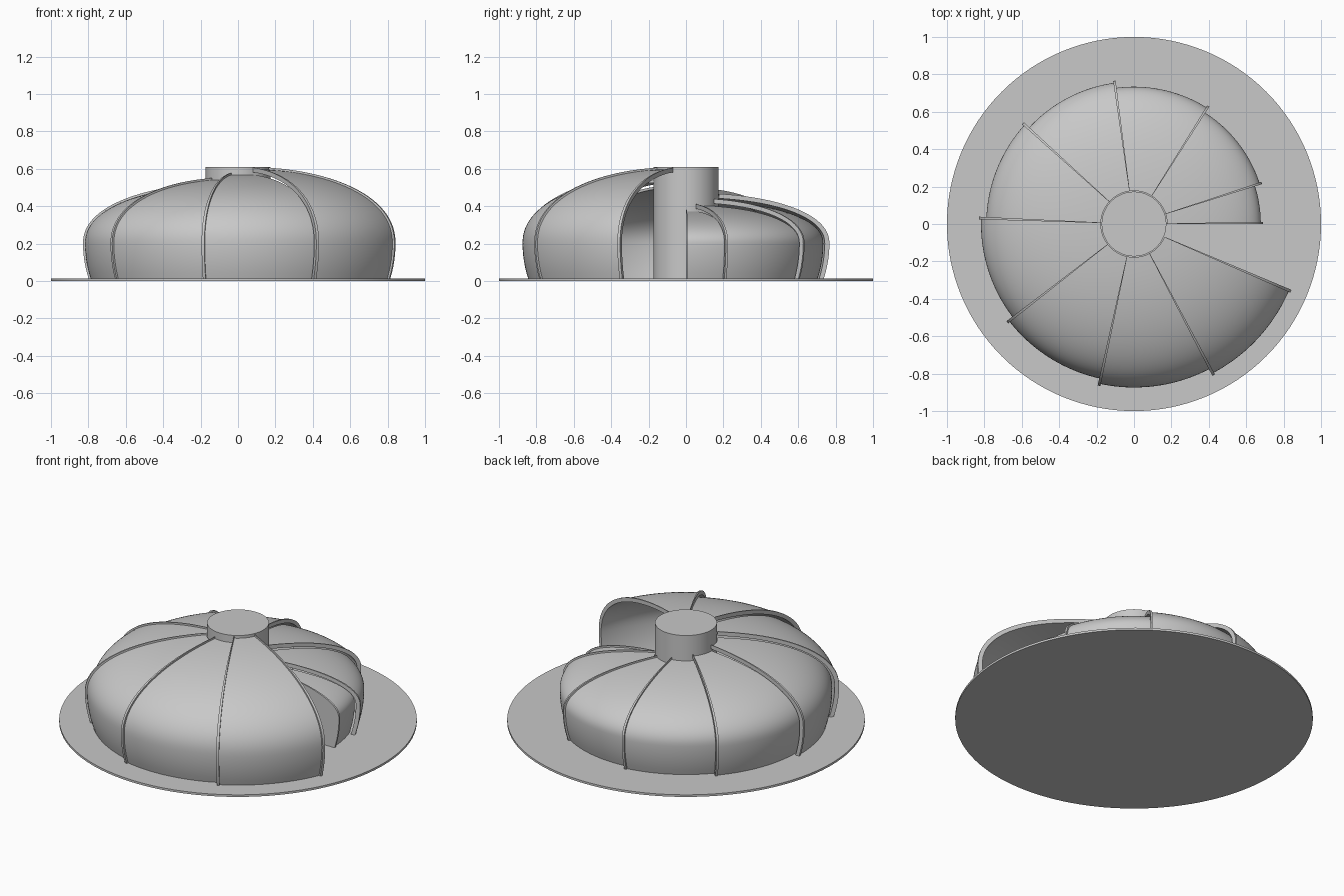
import bpy, bmesh
from math import radians, sin, cos, pi

cube = bpy.data.objects.get("Cube")
if cube:
    bpy.data.objects.remove(cube, do_unlink=True)

grey = bpy.data.materials.new("plain_grey")
grey.use_nodes = True
COLOUR = (0.58, 0.58, 0.58, 1)
grey.diffuse_color = COLOUR
grey.node_tree.nodes["Principled BSDF"].inputs["Base Color"].default_value = COLOUR

BASE, WAIST = 0.013, 0.2     # floor top, height of widest point
HUB_R, STEP, THICK, LIP = 0.173, 0.028, 0.014, 0.011
STEPS = 28


def finish(bm, name):
    bmesh.ops.recalc_face_normals(bm, faces=bm.faces)
    mesh = bpy.data.meshes.new(name)
    bm.to_mesh(mesh)
    bm.free()
    ob = bpy.data.objects.new(name, mesh)
    bpy.context.collection.objects.link(ob)
    mesh.materials.append(grey)
    bpy.ops.object.select_all(action='DESELECT')
    ob.select_set(True)
    bpy.context.view_layer.objects.active = ob
    bpy.ops.object.shade_smooth_by_angle(angle=radians(35))
    return ob


def cylinder(name, radius, z0, z1, sides):
    bm = bmesh.new()
    bmesh.ops.create_cone(bm, cap_ends=True, segments=sides, radius1=radius,
                          radius2=radius, depth=z1 - z0)
    bmesh.ops.translate(bm, verts=bm.verts, vec=(0, 0, (z0 + z1) / 2))
    return finish(bm, name)


def profile(a, top):
    """Dome half section from hub to floor, bulging at the waist."""
    b = top - WAIST
    first = pi / 2 - 0.19
    pts = [(HUB_R + 0.004, WAIST + b * (1 - (HUB_R / a) ** 2.2) ** (1 / 2.2))]
    for i in range(STEPS + 1):
        t = first * (1 - i / STEPS)
        e = 2 / 2.2
        pts.append((a * cos(t) ** e, WAIST + b * max(sin(t), 0) ** e))
    pts = [pts[0]] + [p for p in pts[1:] if p[0] > HUB_R + 0.01]
    for i in range(1, 7):
        f = i / 6
        pts.append((a - 0.03 * f * f, WAIST + (BASE - WAIST) * f))
    return pts


def sweep(bm, outer, inner, a0, a1):
    """Turn the strip between two profiles through an angle in degrees."""
    n = max(1, round((a1 - a0) / 2))
    rings = []
    for k in range(n + 1):
        t = radians(a0 + (a1 - a0) * k / n)
        rings.append([[bm.verts.new((r * cos(t), r * sin(t), z)) for r, z in side]
                      for side in (outer, inner)])
    last = len(outer) - 1
    for p, q in zip(rings, rings[1:]):
        for s in (0, 1):
            for i in range(last):
                bm.faces.new((p[s][i], p[s][i + 1], q[s][i + 1], q[s][i]))
        for i in (0, last):
            bm.faces.new((p[0][i], p[1][i], q[1][i], q[0][i]))
    for o, i_ in (rings[0], rings[-1]):
        for i in range(last):
            bm.faces.new((o[i], o[i + 1], i_[i + 1], i_[i]))


# Floor and central post
cylinder("floor_disc", 1.0, 0, BASE, 128)
cylinder("centre_post", HUB_R, 0.005, 0.61, 64)

# Nested dome segments, each a step larger, with a raised rim on the open edge
for k in range(9):
    a, top = 0.678 + STEP * k, 0.376 + STEP * k
    start = 0 if k == 0 else 17.3 + 40 * (k - 1)
    end = 17.3 + 40 * k
    outer = profile(a, top)
    inner = profile(a - THICK, top - THICK)
    count = min(len(outer), len(inner))
    outer, inner = outer[:1] + outer[1 - count:], inner[:1] + inner[1 - count:]
    rim = profile(a + LIP, top + LIP)
    rim = rim[:1] + rim[1 - count:]
    bm = bmesh.new()
    sweep(bm, outer, inner, start, end + (0 if k == 8 else 2))
    finish(bm, f"dome_segment_{k + 1}")
    edges = [start] + ([end - 1] if k == 8 else [])
    for j, s in enumerate(edges):
        bm = bmesh.new()
        sweep(bm, rim, inner, s, s + 1)
        finish(bm, f"segment_rim_{k + 1}_{j + 1}")
    # Flat end wall closing the smallest segment
    if k == 0:
        bm = bmesh.new()
        sweep(bm, inner, [(HUB_R - 0.02, z) for r, z in inner], 0, 1)
        finish(bm, "end_wall")
